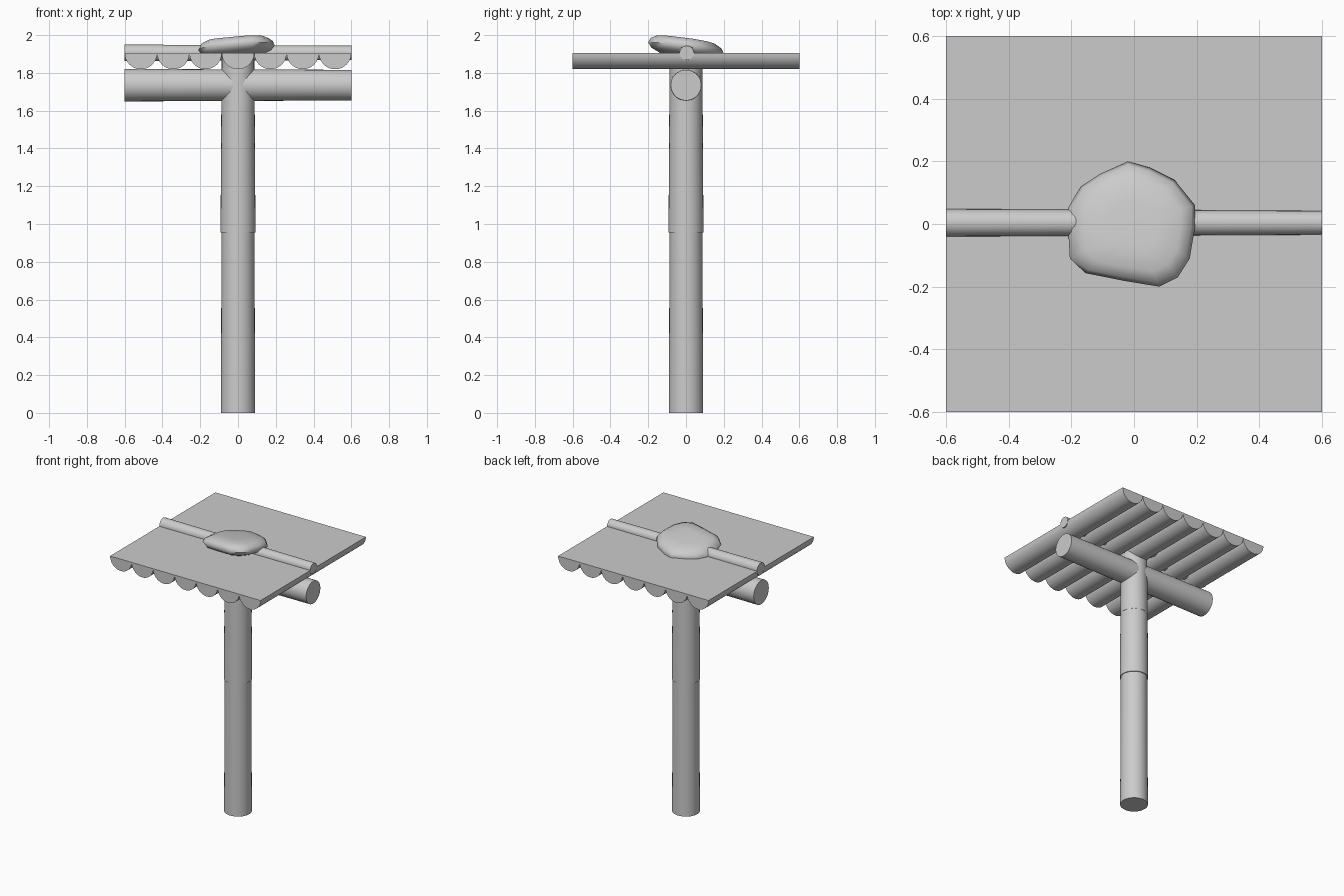
import bpy, bmesh
from math import pi, radians, sin, cos
from mathutils import Vector

if "Cube" in bpy.data.objects:
    bpy.data.objects.remove(bpy.data.objects["Cube"])


def finish(name, bm, angle=40):
    bmesh.ops.recalc_face_normals(bm, faces=bm.faces)
    me = bpy.data.meshes.new(name)
    bm.to_mesh(me)
    bm.free()
    ob = bpy.data.objects.new(name, me)
    bpy.context.collection.objects.link(ob)
    bpy.ops.object.select_all(action='DESELECT')
    ob.select_set(True)
    bpy.context.view_layer.objects.active = ob
    bpy.ops.object.shade_smooth_by_angle(angle=radians(angle))
    return ob


def log(name, a, b, r1, r2, sides=32):
    """Round log from a to b, tapering from r1 to r2."""
    a, b = Vector(a), Vector(b)
    bm = bmesh.new()
    bmesh.ops.create_cone(bm, cap_ends=True, segments=sides, radius1=r1,
                          radius2=r2, depth=(b - a).length)
    rot = (b - a).to_track_quat('Z', 'Y').to_matrix()
    for v in bm.verts:
        v.co = rot @ v.co + (a + b) / 2
    return finish(name, bm)


def half_log(name, x, top, r, half_len, sides=16):
    """Split log along y with its flat side up."""
    bm = bmesh.new()
    ring = [(x + r * cos(pi + pi * i / sides), top + r * sin(pi + pi * i / sides))
            for i in range(sides + 1)]
    face = bm.faces.new([bm.verts.new((px, -half_len, pz)) for px, pz in ring])
    ext = bmesh.ops.extrude_face_region(bm, geom=[face])['geom']
    for v in ext:
        if isinstance(v, bmesh.types.BMVert):
            v.co.y = half_len
    return finish(name, bm)


# Post in three slightly stepped sections
for name, z0, z1, r1, r2 in (("post_lower", 0, 0.955, 0.091, 0.087),
                             ("post_middle", 0.955, 1.43, 0.093, 0.089),
                             ("post_upper", 1.43, 1.885, 0.09, 0.086)):
    log(name, (0, 0, z0), (0, 0, z1), r1, r2)

# Cross beam under the roof
log("cross_beam", (-0.6, 0, 1.735), (0.6, 0, 1.735), 0.086, 0.081)

# Roof of seven split logs
for i in range(7):
    half_log(f"roof_log_{i + 1}", (i - 3) * 1.2 / 7, 1.905, 0.6 / 7, 0.6)

# Thin pole lying across the roof
log("roof_pole", (-0.6, 0.004, 1.906), (0.6, 0.004, 1.906), 0.044, 0.038, 24)

# Flat tilted stone holding the pole down
outline = [(-.21, -.02), (-.205, -.11), (-.155, -.157), (-.03, -.182), (.08, -.2),
           (.14, -.17), (.178, -.11), (.195, -.01), (.195, .06), (.13, .14),
           (.05, .18), (-.02, .2), (-.11, .16), (-.17, .12), (-.21, .05)]
levels = [(.7, -.045), (.92, -.025), (1, 0), (.94, .025), (.76, .045), (.4, .05)]
bm = bmesh.new()
rings = [[bm.verts.new((x * s, y * s, 1.93 + .07 * x * s - .13 * y * s + dz))
          for x, y in outline] for s, dz in levels]
n = len(outline)
for lo, hi in zip(rings, rings[1:]):
    for i in range(n):
        j = (i + 1) % n
        bm.faces.new((lo[i], lo[j], hi[j], hi[i]))
bm.faces.new(rings[0])
bm.faces.new(rings[-1])
finish("stone", bm, 60)
